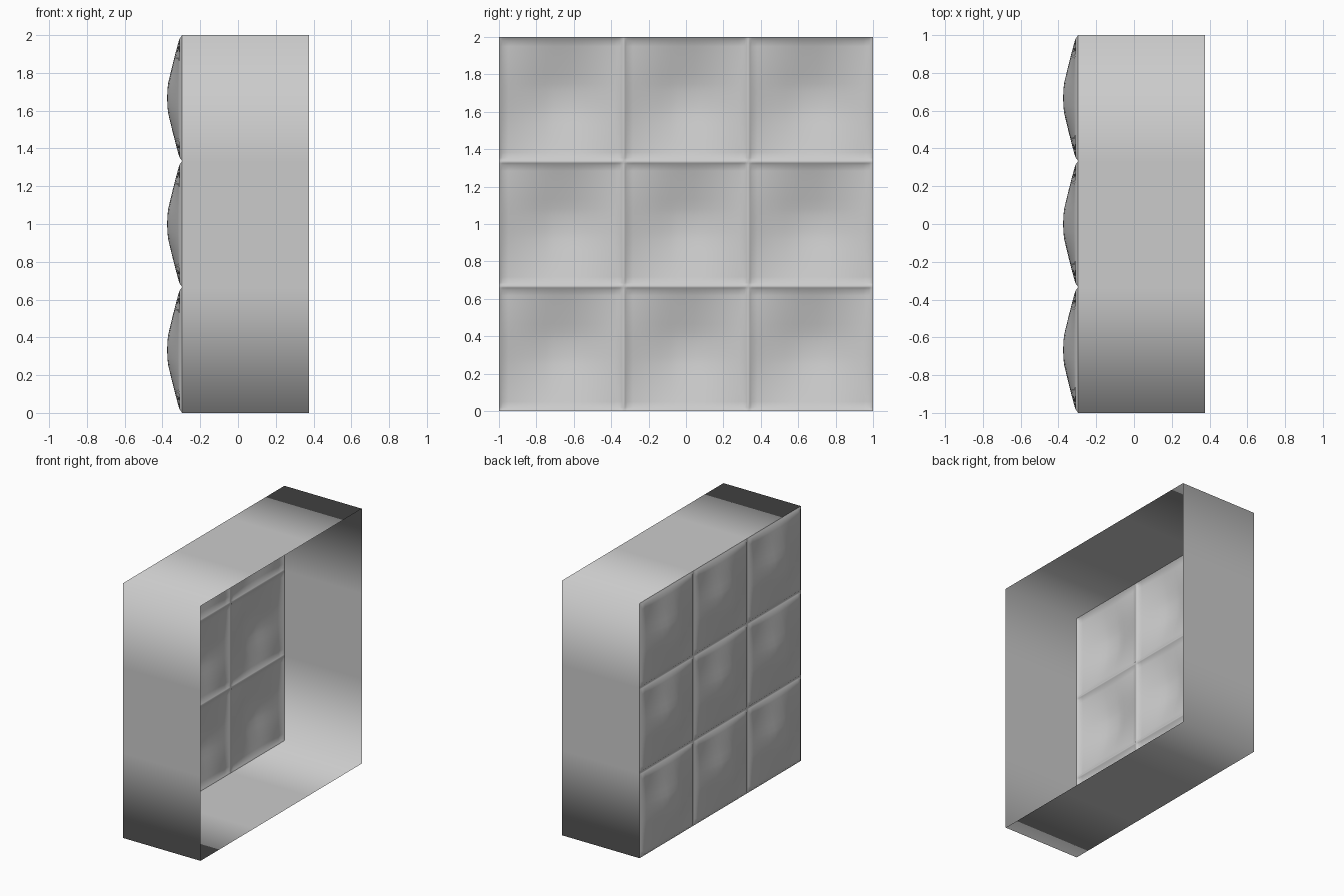
import bpy, bmesh

if "Cube" in bpy.data.objects:
    bpy.data.objects.remove(bpy.data.objects["Cube"])

BACK, FRONT = -0.297, 0.375   # x of the seam plane and of the open rim
CELL = 2 / 3

# half profile of one cushion: (distance from seam, total rise)
PROFILE = [(0, 0), (0.008, 0.004), (0.02, 0.013), (0.05, 0.022), (0.1, 0.035),
           (0.15, 0.048), (0.2, 0.06), (0.25, 0.072), (0.29, 0.077), (CELL / 2, 0.078)]
LIP = 0.013                   # quick rise right beside the seam


def finish(bm, name):
    mesh = bpy.data.meshes.new(name)
    bm.to_mesh(mesh)
    bm.free()
    mesh.shade_smooth()
    obj = bpy.data.objects.new(name, mesh)
    bpy.context.collection.objects.link(obj)
    return obj


# samples across all three cushions: (position, lip factor, dome factor)
half = [(d, min(h, LIP) / LIP, max(h - LIP, 0) / (0.078 - LIP)) for d, h in PROFILE]
cell = half + [(CELL - d, a, b) for d, a, b in half[-2::-1]]
samples = []
for i in range(3):
    samples += [(i * CELL + d, a, b) for d, a, b in (cell if i == 0 else cell[1:])]

# quilted back panel of 3 x 3 cushions
bm = bmesh.new()
rows = []
for z, az, bz in samples:
    rows.append([bm.verts.new((BACK - LIP * min(ay, az) - (0.078 - LIP) * by * bz, y - 1, z))
                 for y, ay, by in samples])
for r0, r1 in zip(rows, rows[1:]):
    for j in range(len(r0) - 1):
        bm.faces.new((r0[j], r1[j], r1[j + 1], r0[j + 1]))
finish(bm, "padded_back")

# thin side walls, split into thirds, open at the rim
loop = [(-1 + i * CELL, 0) for i in range(3)] + [(1, i * CELL) for i in range(3)]
loop += [(-y, 2 - z) for y, z in loop]
bm = bmesh.new()
inner = [bm.verts.new((BACK, y, z)) for y, z in loop]
outer = [bm.verts.new((FRONT, y, z)) for y, z in loop]
for i in range(len(loop)):
    k = (i + 1) % len(loop)
    bm.faces.new((inner[i], inner[k], outer[k], outer[i]))
bmesh.ops.recalc_face_normals(bm, faces=bm.faces)
for f in bm.faces:            # make walls face outward
    c = f.calc_center_median()
    if f.normal.y * c.y + f.normal.z * (c.z - 1) < 0:
        f.normal_flip()
finish(bm, "side_walls")
